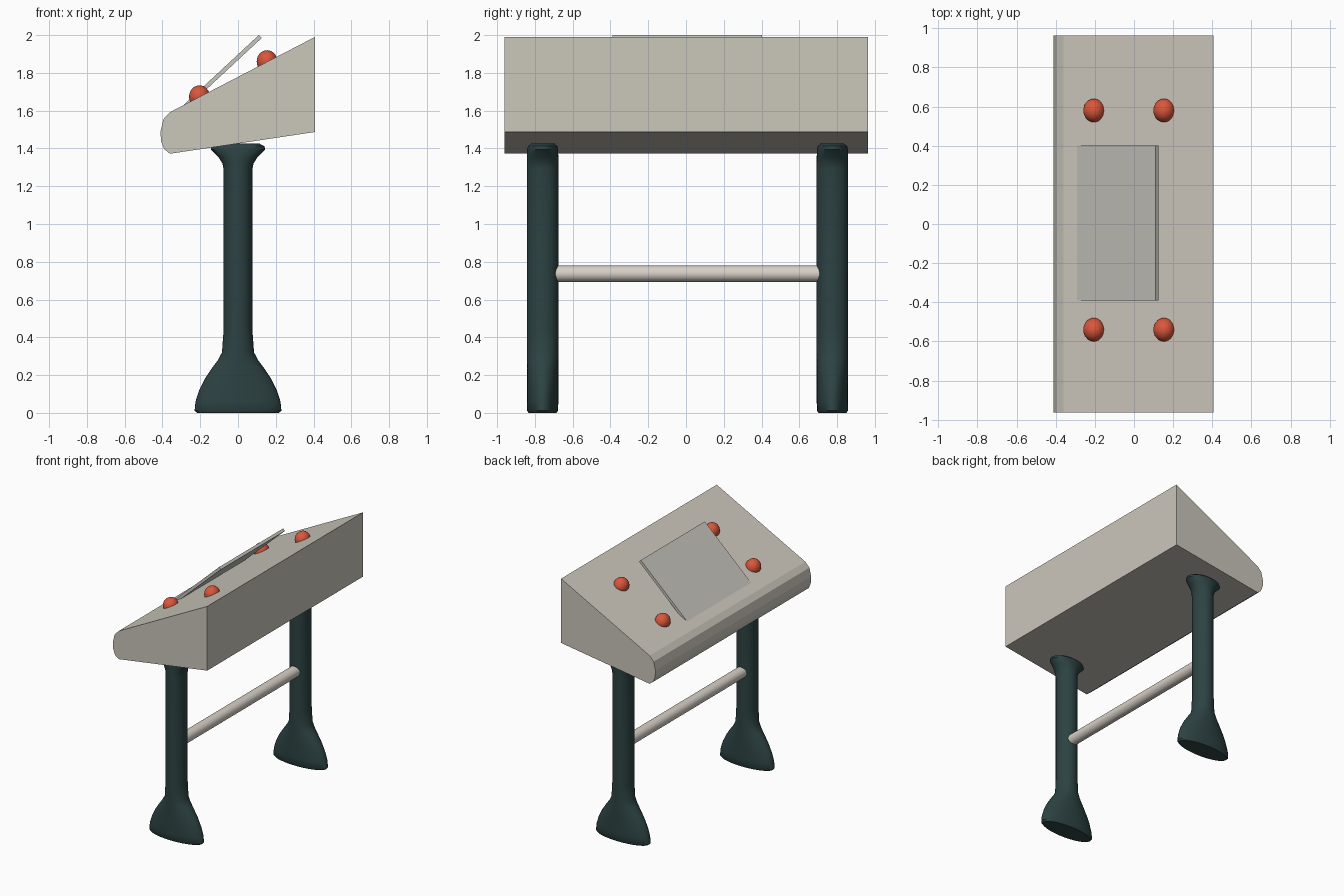
import bpy, bmesh, math
from mathutils import Matrix

if "Cube" in bpy.data.objects:
    bpy.data.objects.remove(bpy.data.objects["Cube"])


def material(name, rgb):
    m = bpy.data.materials.new(name)
    m.diffuse_color = (*rgb, 1)
    m.use_nodes = True
    m.node_tree.nodes["Principled BSDF"].inputs["Base Color"].default_value = m.diffuse_color
    return m


BEIGE = material("warm_grey", (0.60, 0.57, 0.50))
PANEL = material("panel_grey", (0.57, 0.56, 0.51))
BAR = material("pale_grey", (0.68, 0.63, 0.57))
TEAL = material("dark_teal", (0.026, 0.055, 0.056))
RED = material("button_red", (0.70, 0.095, 0.045))


def finish(name, bm, mat, smooth_angle=None):
    bmesh.ops.recalc_face_normals(bm, faces=bm.faces)
    me = bpy.data.meshes.new(name)
    bm.to_mesh(me)
    bm.free()
    me.materials.append(mat)
    ob = bpy.data.objects.new(name, me)
    bpy.context.collection.objects.link(ob)
    if smooth_angle:
        bpy.ops.object.select_all(action='DESELECT')
        ob.select_set(True)
        bpy.context.view_layer.objects.active = ob
        bpy.ops.object.shade_smooth_by_angle(angle=math.radians(smooth_angle))
    return ob


def extrude_profile(name, points, y0, y1, mat):
    """Prism with an x/z profile running along y."""
    bm = bmesh.new()
    a = [bm.verts.new((x, y0, z)) for x, z in points]
    b = [bm.verts.new((x, y1, z)) for x, z in points]
    bm.faces.new(a)
    bm.faces.new(b[::-1])
    n = len(points)
    for i in range(n):
        j = (i + 1) % n
        bm.faces.new((a[i], b[i], b[j], a[j]))
    return finish(name, bm, mat)


# Console body: wedge with a rounded operator edge
extrude_profile("console_body", [
    (0.407, 1.99), (0.407, 1.487), (-0.36, 1.372), (-0.39, 1.395),
    (-0.408, 1.44), (-0.41, 1.49), (-0.395, 1.555), (-0.36, 1.592),
], -0.962, 0.964, BEIGE)

# Raised tilted panel
extrude_profile("tilted_panel", [
    (-0.297, 1.622), (0.11, 2.0), (0.126, 1.985), (-0.281, 1.607),
], -0.39, 0.402, PANEL)

# Legs: stacked ellipses (z, half width x, half width y)
RINGS = [(0.0, 0.217, 0.074), (0.012, 0.23, 0.082), (0.06, 0.225, 0.083),
         (0.12, 0.206, 0.083), (0.18, 0.176, 0.083), (0.24, 0.136, 0.083),
         (0.28, 0.106, 0.083), (0.32, 0.085, 0.083), (0.44, 0.076, 0.083),
         (0.88, 0.076, 0.083), (1.29, 0.076, 0.083), (1.32, 0.082, 0.083),
         (1.355, 0.104, 0.083), (1.395, 0.144, 0.082), (1.412, 0.14, 0.078),
         (1.425, 0.115, 0.062)]
SIDES = 40
for name, cy in (("front_leg", -0.759), ("back_leg", 0.775)):
    bm = bmesh.new()
    loops = []
    for z, rx, ry in RINGS:
        loops.append([bm.verts.new((rx * math.cos(t), cy + ry * math.sin(t), z))
                      for t in (2 * math.pi * k / SIDES for k in range(SIDES))])
    for lo, hi in zip(loops, loops[1:]):
        for k in range(SIDES):
            j = (k + 1) % SIDES
            bm.faces.new((lo[k], lo[j], hi[j], hi[k]))
    bm.faces.new(loops[0][::-1])
    bm.faces.new(loops[-1])
    finish(name, bm, TEAL, 40)

# Cross bar between the legs
bm = bmesh.new()
bmesh.ops.create_cone(bm, cap_ends=True, segments=32, radius1=0.043, radius2=0.043,
                      depth=1.40, matrix=Matrix.Translation((0, 0.007, 0.737))
                      @ Matrix.Rotation(math.pi / 2, 4, 'X'))
finish("cross_bar", bm, BAR, 40)

# Four dome buttons on the sloped top
for side, y in (("front", -0.54), ("back", 0.58)):
    for row, x, z in (("lower", -0.204, 1.674), ("upper", 0.154, 1.86)):
        bm = bmesh.new()
        bmesh.ops.create_uvsphere(bm, u_segments=28, v_segments=16, radius=1,
                                  matrix=Matrix.Translation((x, y, z))
                                  @ Matrix.Diagonal((0.055, 0.06, 0.06, 1)))
        finish(f"{side}_{row}_button", bm, RED, 60)
